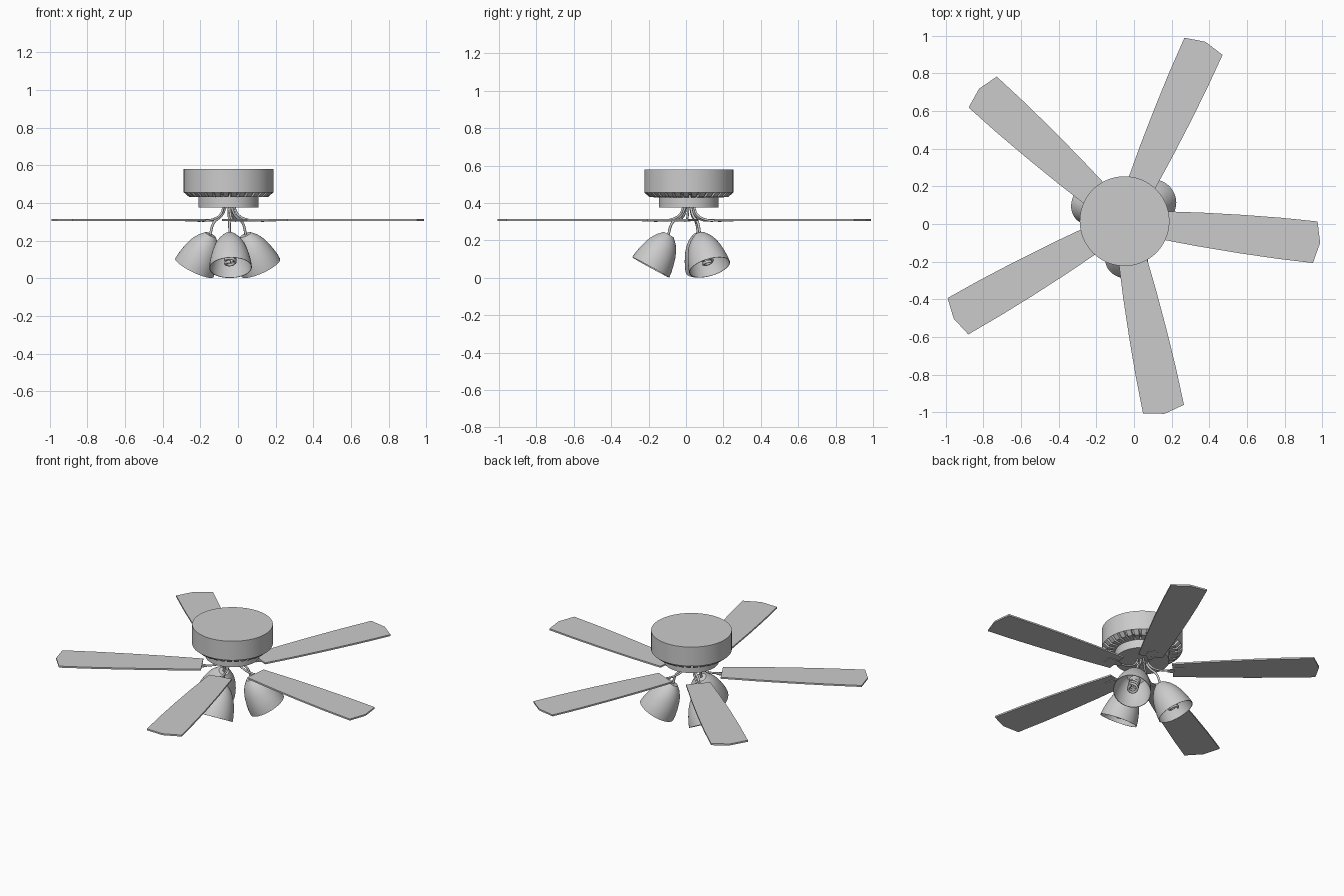
import bpy, bmesh, math
from mathutils import Matrix, Vector

cube = bpy.data.objects.get("Cube")
if cube:
    bpy.data.objects.remove(cube, do_unlink=True)

grey = bpy.data.materials.new("light_grey")
grey.use_nodes = True
grey.diffuse_color = (0.6, 0.6, 0.6, 1)
grey.node_tree.nodes["Principled BSDF"].inputs["Base Color"].default_value = (0.6, 0.6, 0.6, 1)

CENTRE = Matrix.Translation((-0.05, 0.015, 0))


def around(degrees):
    return CENTRE @ Matrix.Rotation(math.radians(degrees), 4, 'Z')


def finish(name, bm, matrix, smooth=True):
    mesh = bpy.data.meshes.new(name)
    bmesh.ops.recalc_face_normals(bm, faces=bm.faces)
    bm.to_mesh(mesh)
    bm.free()
    mesh.materials.append(grey)
    obj = bpy.data.objects.new(name, mesh)
    obj.matrix_world = matrix
    bpy.context.collection.objects.link(obj)
    if smooth:
        bpy.ops.object.select_all(action='DESELECT')
        obj.select_set(True)
        bpy.context.view_layer.objects.active = obj
        bpy.ops.object.shade_smooth_by_angle(angle=math.radians(35))
    return obj


def lathe(profile, segments):
    """Spin (radius, height) points around z."""
    bm = bmesh.new()
    verts = [bm.verts.new((r, 0, z)) for r, z in profile]
    edges = [bm.edges.new(pair) for pair in zip(verts, verts[1:])]
    bmesh.ops.spin(bm, geom=verts + edges, axis=(0, 0, 1), cent=(0, 0, 0),
                   angle=math.tau, steps=segments, use_duplicate=False)
    bmesh.ops.remove_doubles(bm, verts=bm.verts, dist=0.0001)
    bmesh.ops.recalc_face_normals(bm, faces=bm.faces)
    return bm


def slab(outline, bottom, top):
    """Extrude a flat outline between two heights."""
    bm = bmesh.new()
    face = bm.faces.new([bm.verts.new((x, y, bottom)) for x, y in outline])
    moved = bmesh.ops.extrude_face_region(bm, geom=[face])["geom"]
    bmesh.ops.translate(bm, vec=(0, 0, top - bottom),
                        verts=[v for v in moved if isinstance(v, bmesh.types.BMVert)])
    return bm


def tube(name, points, radius, matrix, kind='BEZIER'):
    curve = bpy.data.curves.new(name, 'CURVE')
    curve.dimensions = '3D'
    curve.bevel_depth = radius
    curve.bevel_resolution = 2
    curve.resolution_u = 6
    curve.use_fill_caps = True
    spline = curve.splines.new(kind)
    if kind == 'BEZIER':
        spline.bezier_points.add(len(points) - 1)
        for bp, co in zip(spline.bezier_points, points):
            bp.co = co
            bp.handle_left_type = bp.handle_right_type = 'AUTO'
    else:
        spline.points.add(len(points) - 1)
        for p, co in zip(spline.points, points):
            p.co = (*co, 1)
    curve.materials.append(grey)
    obj = bpy.data.objects.new(name, curve)
    obj.matrix_world = matrix
    bpy.context.collection.objects.link(obj)


# Motor housing with a ring of vent slots under its rim
housing = lathe([(0, 0.58), (0.238, 0.58), (0.238, 0.456), (0.21, 0.432),
                 (0.165, 0.43), (0, 0.43)], 96)
slots = []
for f in housing.faces:
    c = f.calc_center_median()
    step = round(math.atan2(c.y, c.x) / math.tau * 96 - 0.5)
    if 0.16 < math.hypot(c.x, c.y) < 0.23 and c.z < 0.45 and step % 3 == 0:
        slots.append(f)
bmesh.ops.inset_region(housing, faces=slots, thickness=0.002, depth=-0.014, use_even_offset=True)
finish("motor_housing", housing, CENTRE)

# Lower drum
finish("lower_drum", lathe([(0, 0.432), (0.16, 0.432), (0.16, 0.375), (0, 0.375)], 64), CENTRE)

# Five blades with their irons
half = [(0.18, 0.073), (0.4, 0.09), (0.62, 0.102), (0.82, 0.109), (1.018, 0.111)]
outline = half + [(1.044, 0)] + [(x, -y) for x, y in reversed(half)]
plate = [(0.15, 0.012), (0.2, 0.03), (0.25, 0.03), (0.25, -0.03), (0.2, -0.03), (0.15, -0.012)]
for i in range(5):
    place = around(-6.3 + 72 * i)
    finish(f"blade_{i + 1}", slab(outline, 0.305, 0.315), place, smooth=False)
    finish(f"iron_plate_{i + 1}", slab(plate, 0.301, 0.305), place, smooth=False)
    tube(f"blade_iron_{i + 1}",
         [(0.03, 0, 0.38), (0.048, 0, 0.34), (0.09, 0, 0.314), (0.19, 0, 0.305)], 0.006, place)

# Three lamps: curved arm, bell shade, socket and spiral bulb
shade = [(0, 0.2), (0.03, 0.2), (0.036, 0.194), (0.058, 0.172), (0.078, 0.14),
         (0.092, 0.105), (0.103, 0.065), (0.11, 0.03), (0.113, 0),
         (0.11, 0), (0.107, 0.03), (0.1, 0.065), (0.089, 0.105),
         (0.075, 0.138), (0.054, 0.17), (0, 0.19)]
socket = [(0, 0.192), (0.022, 0.192), (0.022, 0.13), (0.034, 0.122), (0.034, 0.085), (0, 0.085)]
turns, per_turn = 3, 16
coil = []
for k in range(turns * per_turn + 1):
    a = math.tau * k / per_turn
    coil.append((0.026 * math.cos(a), 0.026 * math.sin(a),
                 0.085 - 0.064 * k / (turns * per_turn)))
for i in range(3):
    place = around(273 + 120 * i)
    lamp = (place @ Matrix.Translation((0.204, 0, 0.056))
            @ Matrix.Rotation(math.radians(-28.9), 4, 'Y'))
    finish(f"lamp_shade_{i + 1}", lathe(shade, 40), lamp)
    finish(f"lamp_socket_{i + 1}", lathe(socket, 20), lamp)
    tube(f"spiral_bulb_{i + 1}", coil, 0.008, lamp, 'POLY')
    tube(f"lamp_arm_{i + 1}",
         [(0.018, 0, 0.38), (0.04, 0, 0.335), (0.088, 0, 0.295), (0.11, 0, 0.23)], 0.007, place)
